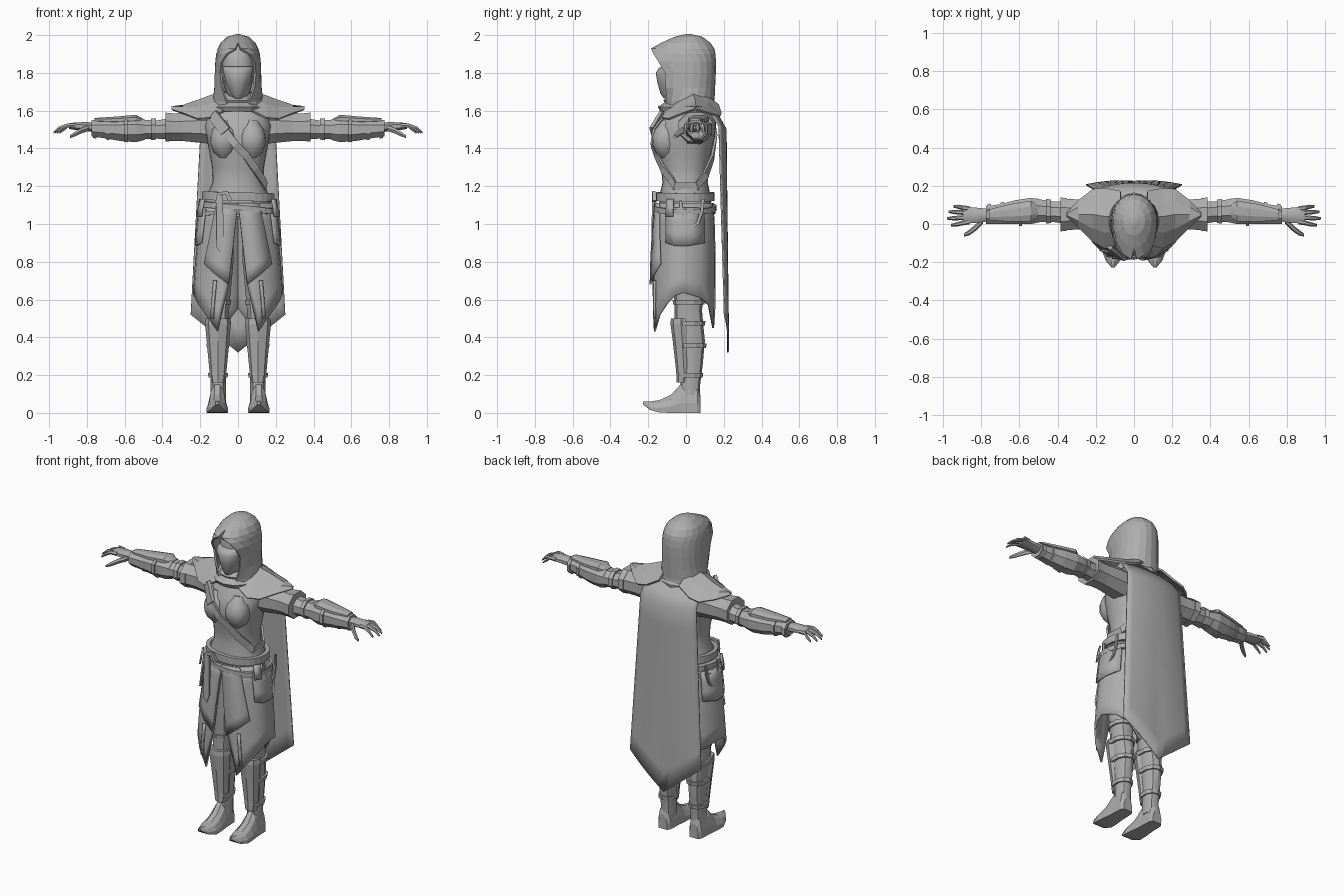
import bpy, bmesh, math
from mathutils import Vector as V

mat = bpy.data.materials.new("cloth_grey")
mat.diffuse_color = (0.42, 0.42, 0.42, 1)


def finish(name, verts, faces, smooth=False, mirror=False, thick=0):
    me = bpy.data.meshes.new(name)
    me.from_pydata([tuple(v) for v in verts], [], faces)
    bm = bmesh.new()
    bm.from_mesh(me)
    bmesh.ops.remove_doubles(bm, verts=bm.verts, dist=0.0004)
    bmesh.ops.recalc_face_normals(bm, faces=bm.faces)
    bm.to_mesh(me)
    bm.free()
    me.materials.append(mat)
    ob = bpy.data.objects.new(name, me)
    bpy.context.collection.objects.link(ob)
    if thick:
        m = ob.modifiers.new("Thickness", 'SOLIDIFY')
        m.thickness, m.offset = thick, 0
    if mirror:
        ob.modifiers.new("Mirror", 'MIRROR').use_mirror_merge = False
    if smooth:
        bpy.ops.object.select_all(action='DESELECT')
        ob.select_set(True)
        bpy.context.view_layer.objects.active = ob
        bpy.ops.object.shade_smooth_by_angle(angle=math.radians(40))
    return ob


def grid(name, rows, closed=False, caps=False, **kw):
    """Skin a list of equally long point rows."""
    n = len(rows[0])
    f = [(i*n+j, i*n+(j+1) % n, (i+1)*n+(j+1) % n, (i+1)*n+j)
         for i in range(len(rows)-1) for j in range(n if closed else n-1)]
    if caps:
        f += [tuple(range(n)), tuple(range((len(rows)-1)*n, len(rows)*n))]
    return finish(name, [p for r in rows for p in r], f, **kw)


def spow(v, e):
    return math.copysign(abs(v)**e, v)


def ring(z, rx, yf, yb, cx=0, n=16, e=0.9):
    out = []
    for k in range(n):
        a = 2*math.pi*k/n
        out.append(V((cx+rx*spow(math.sin(a), e), (yf+yb)/2-(yb-yf)/2*spow(math.cos(a), e), z)))
    return out


def upright(name, table, cx=0, n=16, e=0.9, **kw):
    return grid(name, [ring(z, rx, yf, yb, cx, n, e) for z, rx, yf, yb in table],
                closed=True, caps=True, **kw)


def sideways(name, table, n=8, **kw):
    """Limb along x from rows of x, cy, cz, ry, rz."""
    rows = [[V((x, cy+ry*math.cos(2*math.pi*(k+.5)/n), cz+rz*math.sin(2*math.pi*(k+.5)/n)))
             for k in range(n)] for x, cy, cz, ry, rz in table]
    return grid(name, rows, closed=True, caps=True, **kw)


def interp(table, z):
    t = sorted(table)
    if z <= t[0][0]:
        return t[0][1:]
    for a, b in zip(t, t[1:]):
        if z <= b[0]:
            s = (z-a[0])/(b[0]-a[0])
            return [p+(q-p)*s for p, q in zip(a[1:], b[1:])]
    return t[-1][1:]


def on_body(table, a, z, off=0):
    """Point on a body table; a = 0 is front, positive toward +x."""
    rx, yf, yb = interp(table, z)
    e = 0.9
    return V(((rx+off)*spow(math.sin(a), e), (yf+yb)/2-((yb-yf)/2+off)*spow(math.cos(a), e), z))


def strap(name, pts, normals, width, thick=0.012, **kw):
    rows = []
    for i, p in enumerate(pts):
        t = (pts[min(i+1, len(pts)-1)]-pts[max(i-1, 0)]).normalized()
        s = t.cross(normals[i]).normalized()*width/2
        o = normals[i].normalized()*thick/2
        rows.append([p-s-o, p+s-o, p+s+o, p-s+o])
    return grid(name, rows, closed=True, caps=True, **kw)


# Torso, bust and neck
TORSO = [(1.04, .185, -.145, .14), (1.15, .165, -.14, .13), (1.22, .135, -.125, .115),
         (1.3, .138, -.132, .12), (1.38, .152, -.15, .135), (1.45, .165, -.16, .15),
         (1.52, .18, -.145, .16), (1.6, .165, -.095, .16), (1.66, .09, -.06, .12),
         (1.72, .055, -.05, .07), (1.78, .05, -.05, .06)]
upright("torso", TORSO, n=24, smooth=True)
upright("bust", [(1.35, .02, -.135, -.07), (1.38, .055, -.16, -.05), (1.42, .07, -.178, -.04),
                 (1.46, .072, -.18, -.03), (1.5, .062, -.165, -.03), (1.55, .03, -.125, -.04)],
        cx=.075, smooth=True, mirror=True)

# Head and face mask
upright("head", [(1.66, .04, -.09, .05), (1.7, .065, -.11, .07), (1.78, .085, -.115, .1),
                 (1.86, .088, -.115, .11), (1.92, .075, -.1, .1), (1.96, .03, -.05, .05)], smooth=True)
upright("face_mask", [(1.665, .022, -.118, -.04), (1.69, .042, -.135, -.03), (1.75, .065, -.152, -.02),
                      (1.8, .077, -.16, -.02), (1.825, .08, -.145, -.02), (1.835, .078, -.125, -.02)],
        n=12, e=1.1, smooth=True)

# Hood, open at the front: z, half width, front y, back y, half opening
rows = []
for z, rx, yf, yb, xe in [(1.6, .135, -.1, .15, .035), (1.65, .128, -.1, .145, .06),
                          (1.72, .12, -.105, .148, .083), (1.8, .118, -.11, .152, .09),
                          (1.86, .115, -.145, .153, .083), (1.9, .11, -.17, .15, .055),
                          (1.925, .103, -.182, .145, .012), (1.955, .088, -.125, .125, 0),
                          (1.985, .055, -.06, .085, 0), (1.998, .015, -.01, .035, 0)]:
    a0, ym, half = math.asin(xe/rx), .02, []
    for k in range(9):
        a = a0+(math.pi-a0)*k/8
        c = math.cos(a)
        half.append(V((rx*math.sin(a), ym-c*((ym-yf)/math.cos(a0) if c > 0 else yb-ym), z)))
    rows.append(half+[V((-p.x, p.y, p.z)) for p in half[-2::-1]])
rows.append([V((0, .012, 2.0))]*17)
grid("hood", rows, thick=.012)

# Scarf folds at the neck
for i, (z, r) in enumerate([(1.62, .115), (1.655, .085)]):
    upright("scarf_fold_%d" % i, [(z-.025, r*1.1, -r-.02, r+.045), (z, r*1.15, -r-.035, r+.05),
                                  (z+.025, r*.8, -r+.005, r+.03)], n=12)

# Pointed shoulder mantle
rows = [[V((x, yf, zf)), V((x, (yf+yr)/2, (zf+zr)/2+.012)), V((x, yr, zr)),
         V((x, (yb+yr)/2, (zb+zr)/2+.012)), V((x, yb, zb))]
        for x, yf, zf, yr, zr, yb, zb in [
            (.07, -.105, 1.6, .04, 1.7, .17, 1.63), (.15, -.125, 1.56, .04, 1.675, .185, 1.585),
            (.215, -.09, 1.555, .05, 1.65, .18, 1.57), (.29, -.015, 1.585, .05, 1.625, .12, 1.585),
            (.35, .045, 1.605, .05, 1.608, .055, 1.605)]]
grid("shoulder_mantle", rows, mirror=True, thick=.012)

# Cape
rows = []
for i in range(11):
    t, row = i/10, []
    for k in range(13):
        u = k/6-1
        z = 1.63+(.32+.2*abs(u)-1.63)*t
        y = .222-.038*u*u-.07*max(0, 1-t*10)-.012*(1-t)
        row.append(V((u*(.19+.06*t), y+.02*abs(u)*t, z)))
    rows.append(row)
grid("cape", rows, smooth=True, thick=.008)

# Skirt panels; each column is top angle, top z, bottom angle, bottom z
SKIRT = [(1.17, .17, -.142, .135), (1.1, .19, -.15, .14), (1.0, .202, -.16, .148), (.8, .222, -.172, .152),
         (.55, .24, -.18, .15), (.4, .24, -.178, .15)]


def panel(name, cols, off=0, n=6):
    rows = [[on_body(SKIRT, a+(c-a)*i/n, z+(d-z)*i/n, off) for a, z, c, d in cols] for i in range(n+1)]
    grid(name, rows, mirror=True, thick=.01, smooth=True)


panel("skirt", [(0, 1.11, .17, .69), (.3, 1.11, .42, .43), (.6, 1.11, .75, .52), (1.05, 1.11, 1.1, .585),
                (1.3, 1.11, 1.33, .62), (1.57, 1.11, 1.57, .635), (2.1, 1.11, 2.1, .61),
                (2.5, 1.11, 2.5, .57), (2.85, 1.11, 2.85, .45), (3.14, 1.11, 3.14, .55)])
panel("front_apron", [(0, 1.11, .17, .68), (.25, 1.11, .48, .735), (.55, 1.11, .82, .79)], .014)
panel("hip_flap", [(.95, 1.08, 1.0, .9), (1.3, 1.08, 1.3, .885), (1.7, 1.08, 1.7, .885),
                   (2.2, 1.08, 2.2, .9)], .014, 3)
panel("skirt_trim", [(.45, .7, .5, .5), (.53, .7, .58, .5)], .01, 3)


# Belts around the waist
def belt(name, z, tilt, h, off):
    rows = []
    for dz, o in [(-h/2, -.01), (-h/2, off), (h/2, off), (h/2, -.01)]:
        row = []
        for k in range(28):
            a = 2*math.pi*k/28
            zz = z+tilt*math.sin(a)
            p = on_body(SKIRT, a, zz, o)
            row.append(V((p.x, p.y, zz+dz)))
        rows.append(row)
    grid(name, rows, closed=True)


belt("upper_belt", 1.145, -.005, .045, .014)
belt("lower_belt", 1.085, -.022, .03, .02)
belt("thin_belt", 1.065, .012, .02, .014)

# Hanging belt end, with a pointed tip and a buckle loop
finish("belt_end", [(x, -.173-.012*(1.15-z), z) for x, z in
                    [(-.115, 1.15), (-.08, 1.15), (-.075, .9), (-.095, .85), (-.115, .88)]],
       [(0, 1, 2, 3, 4)], thick=.014)
strap("buckle_loop", [V((-.11, -.165, 1.11)), V((-.10, -.172, 1.16)), V((-.06, -.17, 1.165)),
                      V((-.04, -.168, 1.12))], [V((0, -1, 0))]*4, .022, .018)

# Cross strap over the chest and around the back
pts, nor = [], []
for k in range(33):
    a = -.75+2*math.pi*k/32
    z = 1.4-.2*math.cos(a-1.57-.55)*-1
    z = min(max(z, 1.2), 1.6)
    p = on_body(TORSO, a, z, .012)
    if z > 1.34 and z < 1.54 and abs(a) < .9:
        p.y -= .02
    pts.append(p)
    nor.append(V((p.x, p.y, 0)))
front = [(-.145, 1.61), (-.11, 1.56), (-.06, 1.49), (-.01, 1.42), (.04, 1.36), (.09, 1.29), (.13, 1.235), (.15, 1.2)]
pts, nor = [], []
for x, z in front:
    rx = interp(TORSO, z)[0]
    a = math.asin(min(1, max(-1, x/(rx+.012)))*.97)
    p = on_body(TORSO, a, z, .014)
    p.y -= .016*max(0, 1-abs(z-1.45)/.1)
    pts.append(p)
    nor.append(V((p.x*.6, p.y, 0)))
for a, z in [(2.0, 1.2), (2.5, 1.26), (3.0, 1.35), (3.5, 1.46), (3.9, 1.56)]:
    p = on_body(TORSO, a, z, .012)
    pts.append(p)
    nor.append(V((p.x, p.y, 0)))
strap("cross_strap", pts, nor, .04)
strap("strap_buckle", [pts[1]+V((-.02, -.01, .02)), pts[2]+V((0, -.012, 0))], nor[1:3], .06, .02)

# Sagging hip loops
for s, nm in ((1, "left"), (-1, "right")):
    cord = [V((s*(.2+.012*math.sin(t)), .09-.12*math.sin(t/2)**2*(1 if i else .9), 1.14-.16*math.sin(t)))
            for i, t in enumerate([.05, .5, 1, 1.57, 2.1, 2.6, 3.05])]
    strap(nm + "_hip_loop", cord, [V((s, 0, 0))]*7, .016, .01)
panel("hip_pouch", [(1.0, 1.13, 1.0, 1.04), (1.25, 1.13, 1.25, 1.04)], .028, 2)

# Legs, greaves and boot bands
upright("leg", [(1.0, .085, -.09, .11), (.8, .085, -.085, .105), (.65, .07, -.065, .092), (.54, .06, -.06, .085),
                (.48, .058, -.062, .09), (.38, .052, -.05, .1), (.25, .045, -.03, .088),
                (.15, .043, -.03, .075), (.07, .043, -.03, .073)], cx=.105, n=10, smooth=True, mirror=True)
upright("greave", [(.16, .035, -.05, .02), (.22, .045, -.052, .03), (.38, .06, -.07, .03),
                   (.47, .068, -.082, .03), (.5, .066, -.08, .03)], cx=.106, n=8, mirror=True)
for i, (z, r, yf, yb) in enumerate([(.2, .053, -.048, .088), (.355, .061, -.06, .106),
                                    (.475, .069, -.072, .1), (.585, .071, -.068, .097)]):
    upright("leg_band_%d" % i, [(z-.012, r, yf, yb), (z+.012, r+.003, yf-.003, yb+.003)],
            cx=.106, n=10, mirror=True)

# Boots with upturned toes
rows = []
for y, w, z0, z1 in [(.078, .03, 0, .09), (.06, .042, 0, .15), (-.03, .046, 0, .15), (-.08, .052, 0, .095),
                     (-.14, .056, .002, .068), (-.19, .038, .015, .06), (-.228, .008, .045, .06)]:
    h = z1-z0
    rows.append([V((.11+w*u, y, z0+h*v)) for u, v in
                 [(-1, 0), (1, 0), (1.02, .35), (.75, .75), (.3, 1), (-.3, 1), (-.75, .75), (-1.02, .35)]])
grid("boot", rows, closed=True, caps=True, mirror=True)

# Arms: sleeve, cuff, elbow, bracer and plates
sideways("sleeve", [(.12, .045, 1.51, .09, .095), (.2, .045, 1.513, .092, .09), (.29, .05, 1.513, .085, .08),
                    (.385, .05, 1.513, .09, .078)], mirror=True)
sideways("sleeve_cuff", [(.35, .05, 1.513, .092, .08), (.385, .05, 1.513, .096, .083)], mirror=True)
sideways("elbow", [(.37, .06, 1.503, .062, .06), (.43, .065, 1.5, .058, .052), (.5, .07, 1.5, .065, .056),
                   (.55, .07, 1.5, .06, .06)], mirror=True)
sideways("elbow_band", [(.435, .066, 1.502, .066, .06), (.46, .067, 1.502, .07, .062)], mirror=True)
sideways("bracer", [(.495, .07, 1.5, .066, .06), (.54, .068, 1.5, .074, .072), (.62, .062, 1.5, .068, .066),
                    (.7, .052, 1.503, .055, .054), (.775, .047, 1.507, .05, .047)], mirror=True)
sideways("bracer_plate", [(.5, .07, 1.545, .03, .012), (.54, .068, 1.556, .058, .024), (.65, .058, 1.55, .05, .02),
                          (.76, .048, 1.55, .03, .012)], mirror=True)
for i, (x, r) in enumerate([(.585, .075), (.68, .062), (.75, .053)]):
    sideways("bracer_strap_%d" % i, [(x, .058, 1.5, r, r-.002), (x+.018, .057, 1.5, r-.002, r-.004)], mirror=True)

# Hands
sideways("palm", [(.76, .047, 1.512, .036, .028), (.8, .046, 1.515, .04, .026), (.86, .046, 1.518, .046, .022),
                  (.895, .045, 1.518, .042, .016)], smooth=True, mirror=True)


def finger(name, pts, r):
    grid(name, [[V((x, y+r*q*math.cos(k*math.pi/3), z+r*q*math.sin(k*math.pi/3))) for k in range(6)]
                for (x, y, z), q in zip(pts, (1.1, 1, .9, .5))],
         closed=True, caps=True, mirror=True, smooth=True)


for i, (y, spread, tip) in enumerate([(.012, -.018, .958), (.035, -.006, .978), (.058, .006, .97), (.08, .012, .945)]):
    finger("finger_%d" % i, [(.86, y, 1.52), (.9, y+spread*.4, 1.522), (tip-.03, y+spread*.8, 1.507),
                             (tip, y+spread, 1.483)], .0125)
finger("thumb", [(.79, .02, 1.508), (.83, -.02, 1.494), (.86, -.043, 1.478), (.89, -.058, 1.462)], .017)
